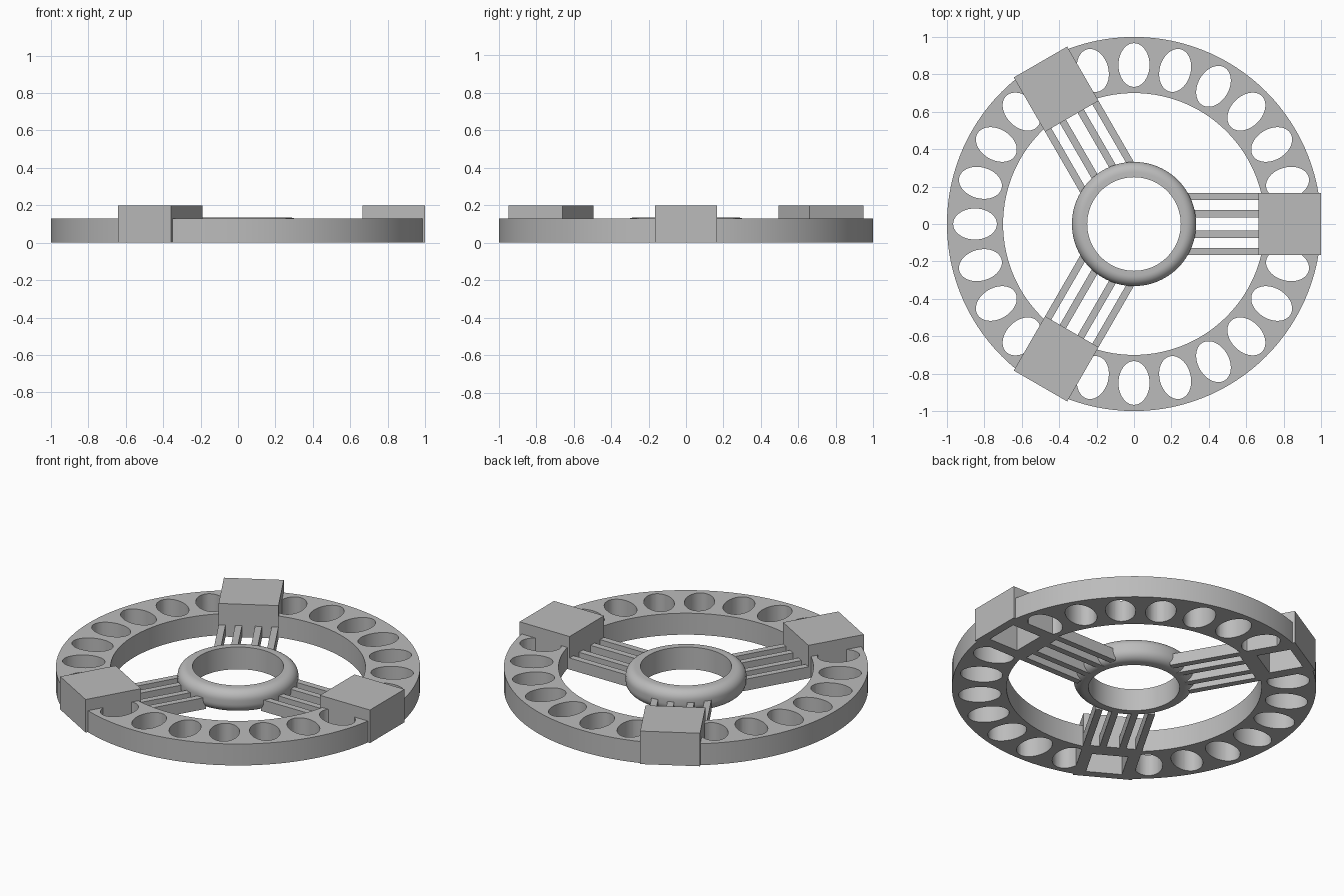
import bpy, bmesh, math
from mathutils import Matrix

if "Cube" in bpy.data.objects:
    bpy.data.objects.remove(bpy.data.objects["Cube"], do_unlink=True)

grey = bpy.data.materials.new("plain_grey")
grey.use_nodes = True
grey.diffuse_color = (0.5, 0.5, 0.5, 1)
grey.node_tree.nodes["Principled BSDF"].inputs["Base Color"].default_value = (0.5, 0.5, 0.5, 1)


def make_object(name, bm):
    bmesh.ops.recalc_face_normals(bm, faces=bm.faces)
    mesh = bpy.data.meshes.new(name)
    bm.to_mesh(mesh)
    bm.free()
    mesh.materials.append(grey)
    obj = bpy.data.objects.new(name, mesh)
    bpy.context.collection.objects.link(obj)
    return obj


def lathe(name, profile, steps):
    """Spin a closed (radius, height) profile around z."""
    bm = bmesh.new()
    rings = []
    for i in range(steps):
        a = math.tau * i / steps
        rings.append([bm.verts.new((r * math.cos(a), r * math.sin(a), z)) for r, z in profile])
    n = len(profile)
    for i in range(steps):
        p, q = rings[i], rings[(i + 1) % steps]
        for j in range(n):
            k = (j + 1) % n
            bm.faces.new((p[j], q[j], q[k], p[k]))
    return make_object(name, bm)


def add_box(bm, x0, x1, y0, y1, z0, z1, turn=0):
    place = Matrix.Rotation(turn, 4, "Z") @ Matrix.Translation(
        ((x0 + x1) / 2, (y0 + y1) / 2, (z0 + z1) / 2))
    size = Matrix.Diagonal((x1 - x0, y1 - y0, z1 - z0, 1))
    bmesh.ops.create_cube(bm, size=1, matrix=place @ size)


def cut(obj, cutter):
    mod = obj.modifiers.new("cut", "BOOLEAN")
    mod.operation = "DIFFERENCE"
    mod.solver = "EXACT"
    mod.object = cutter
    cutter.hide_render = True
    bpy.context.view_layer.objects.active = obj
    bpy.ops.object.modifier_apply(modifier=mod.name)


def smooth(obj):
    bpy.ops.object.select_all(action="DESELECT")
    obj.select_set(True)
    bpy.context.view_layer.objects.active = obj
    bpy.ops.object.shade_smooth_by_angle(angle=math.radians(35))


RIM_TOP = 0.13
HALF_WIDTH = 0.165
spokes = [math.tau * i / 3 for i in range(3)]

# Outer rim
rim = lathe("outer_rim", [(0.70, 0), (1, 0), (1, RIM_TOP), (0.70, RIM_TOP)], 120)

# Oval holes around the rim, skipping the three block positions,
# and square pockets under the blocks
bm = bmesh.new()
for i in range(24):
    if i % 8:
        place = Matrix.Rotation(math.tau * i / 24, 4, "Z") @ Matrix.Translation((0.85, 0, 0.06))
        bmesh.ops.create_cone(bm, cap_ends=True, segments=40, radius1=1, radius2=1, depth=0.4,
                              matrix=place @ Matrix.Diagonal((0.117, 0.083, 1, 1)))
for turn in spokes:
    add_box(bm, 0.755, 0.95, -0.1, 0.1, -0.1, 0.16, turn)
cutter = make_object("hole_cutter", bm)
cut(rim, cutter)
bpy.data.objects.remove(cutter, do_unlink=True)
smooth(rim)

# Rounded hub
hub_profile = [(0.25, 0)]
for side, zc in ((-90, 0.055), (0, 0.08)):
    for i in range(9):
        a = math.radians(side + i * 90 / 8)
        hub_profile.append((0.277 + 0.055 * math.cos(a), zc + 0.055 * math.sin(a)))
hub_profile.append((0.25, 0.135))
smooth(lathe("hub", hub_profile, 96))

# Clamp blocks with open pockets, and four bars from each to the hub
for n, turn in enumerate(spokes, 1):
    bm = bmesh.new()
    add_box(bm, 0.665, 1, -HALF_WIDTH, HALF_WIDTH, 0, 0.2, turn)
    block = make_object(f"block_{n}", bm)
    bm = bmesh.new()
    add_box(bm, 0.755, 0.95, -0.1, 0.1, -0.1, 0.16, turn)
    pocket = make_object("pocket_cutter", bm)
    cut(block, pocket)
    bpy.data.objects.remove(pocket, do_unlink=True)

    bm = bmesh.new()
    for y in (-0.146, -0.055, 0.055, 0.146):
        add_box(bm, 0.27, 0.69, y - 0.019, y + 0.019, 0, 0.07, turn)
    make_object(f"spoke_bars_{n}", bm)
